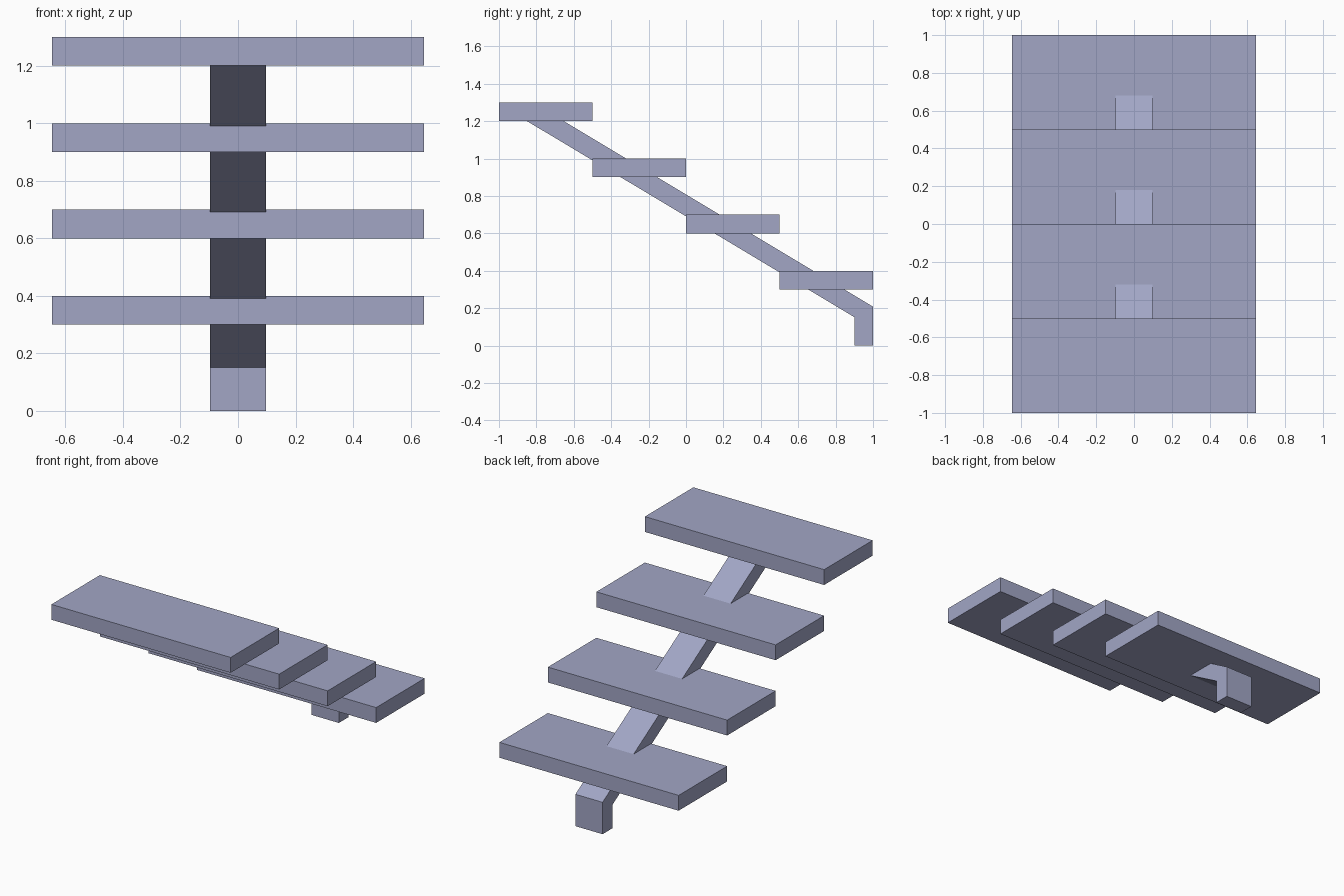
import bpy

if "Cube" in bpy.data.objects:
    bpy.data.objects.remove(bpy.data.objects["Cube"])

mat = bpy.data.materials.new("grey_lavender")
mat.diffuse_color = (0.36, 0.38, 0.56, 1)
mat.use_nodes = True
mat.node_tree.nodes["Principled BSDF"].inputs["Base Color"].default_value = mat.diffuse_color


def extrude_x(name, profile, half):
    """Extrude a (y, z) outline along x, symmetric about x = 0."""
    n = len(profile)
    verts = [(x, y, z) for x in (-half, half) for y, z in profile]
    faces = [tuple(reversed(range(n))), tuple(range(n, 2 * n))]
    faces += [(i, (i + 1) % n, n + (i + 1) % n, n + i) for i in range(n)]
    mesh = bpy.data.meshes.new(name)
    mesh.from_pydata(verts, [], faces)
    mesh.materials.append(mat)
    obj = bpy.data.objects.new(name, mesh)
    bpy.context.collection.objects.link(obj)
    return obj


# Treads, rising towards the front
for i in range(4):
    y, z = 0.5 - 0.5 * i, 0.3 + 0.3 * i
    extrude_x(f"tread_{i + 1}",
              [(y, z), (y + 0.5, z), (y + 0.5, z + 0.1), (y, z + 0.1)], 0.647)

# Central sloping beam with its short upright foot
extrude_x("central_beam",
          [(0.9, 0), (1.0, 0), (1.0, 0.208), (-0.653, 1.2),
           (-0.85, 1.2), (0.9, 0.152)], 0.098)
